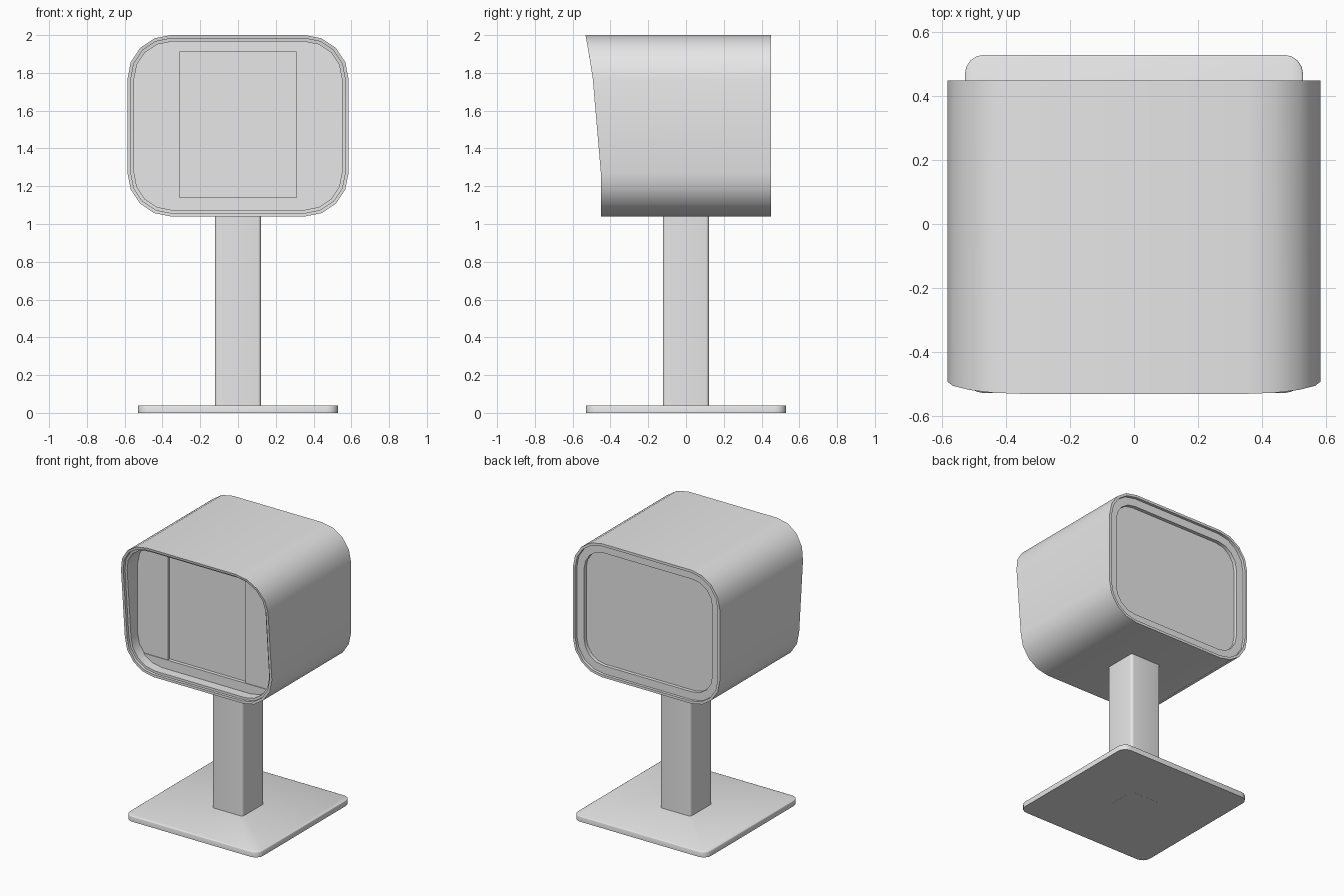
import bpy, bmesh, math
from mathutils import Vector

cube = bpy.data.objects.get("Cube")
if cube:
    bpy.data.objects.remove(cube, do_unlink=True)

grey = bpy.data.materials.new("light grey")
grey.use_nodes = True
grey.diffuse_color = (0.8, 0.8, 0.8, 1)
grey.node_tree.nodes["Principled BSDF"].inputs["Base Color"].default_value = (0.8, 0.8, 0.8, 1)

HALF_W, HALF_H, MID_Z, RADIUS = 0.585, 0.48, 1.52, 0.23


def finish(name, bm, angle=30):
    bmesh.ops.recalc_face_normals(bm, faces=bm.faces)
    mesh = bpy.data.meshes.new(name)
    bm.to_mesh(mesh)
    bm.free()
    mesh.materials.append(grey)
    mesh.shade_smooth()
    mesh.set_sharp_from_angle(angle=math.radians(angle))
    obj = bpy.data.objects.new(name, mesh)
    bpy.context.collection.objects.link(obj)
    return obj


def rounded_rect(half_a, half_b, radius, steps=4):
    """Outline points, counter-clockwise, with rounded corners."""
    points = []
    for corner, (sa, sb) in enumerate([(1, 1), (-1, 1), (-1, -1), (1, -1)]):
        for i in range(steps + 1):
            t = math.pi / 2 * (corner + i / steps)
            points.append((sa * (half_a - radius) + radius * math.cos(t),
                           sb * (half_b - radius) + radius * math.sin(t)))
    return points


def loft(rings):
    """Skin a list of closed rings and cap both ends."""
    bm = bmesh.new()
    rows = [[bm.verts.new(p) for p in ring] for ring in rings]
    n = len(rows[0])
    for a, b in zip(rows, rows[1:]):
        for i in range(n):
            j = (i + 1) % n
            bm.faces.new((a[i], a[j], b[j], b[i]))
    bm.faces.new(rows[0])
    bm.faces.new(rows[-1])
    return bm


def head_ring(inset, y):
    """Ring of the head; y is a number or a function of height."""
    outline = rounded_rect(HALF_W - inset, HALF_H - inset, RADIUS - inset)
    return [(x, y(z + MID_Z) if callable(y) else y, z + MID_Z) for x, z in outline]


def front_edge(depth):
    """Curved, forward-leaning front rim, set back by a depth."""
    def y(z):
        t = max(0, (z - 1.22) / 0.78)
        return -0.45 - 0.082 * t ** 1.8 + depth
    return y


# Head: hollow hood in front, stepped recess behind
finish("head_shell", loft([
    head_ring(0.035, -0.335),
    head_ring(0.035, front_edge(0.02)),
    head_ring(0.018, front_edge(0.02)),
    head_ring(0.018, front_edge(0)),
    head_ring(0, front_edge(0)),
    head_ring(0, 0.45),
    head_ring(0.018, 0.45),
    head_ring(0.018, 0.43),
    head_ring(0.075, 0.43),
    head_ring(0.075, 0.405),
]))


def inner_panel(name, front, cuts):
    """Plate filling the hood opening, trimmed by planes (point, outward normal)."""
    bm = loft([head_ring(0.035, front), head_ring(0.035, -0.33)])
    for point, normal in cuts:
        geom = bm.verts[:] + bm.edges[:] + bm.faces[:]
        cut = bmesh.ops.bisect_plane(bm, geom=geom, plane_co=Vector(point),
                                     plane_no=Vector(normal), clear_outer=True)
        edges = [e for e in cut["geom_cut"] if isinstance(e, bmesh.types.BMEdge)]
        bmesh.ops.contextual_create(bm, geom=edges)
    finish(name, bm)


# Side panels and the top and bottom strips around the recessed screen
LOW, HIGH = 1.14, 1.91
for side, label in ((1, "left"), (-1, "right")):
    inner_panel(label + "_panel", -0.355, [
        ((side * 0.31, 0, 0), (-side, 0, 0)),
        ((0, 0, LOW), (0, 0, -1)),
        ((0, 0, HIGH), (0, 0, 1))])
inner_panel("bottom_strip", -0.36, [((0, 0, LOW), (0, 0, 1))])
inner_panel("top_strip", -0.36, [((0, 0, HIGH), (0, 0, -1))])


def slab(name, half, radius, bottom, top, bevel):
    """Upright square block with rounded corners and a softened top edge."""
    levels = [(0, bottom), (0, top - bevel), (bevel * 0.3, top - bevel * 0.3), (bevel, top)]
    if not bevel:
        levels = [(0, bottom), (0, top)]
    finish(name, loft([[(x, y, z) for x, y in rounded_rect(half - i, half - i, radius - i)]
                       for i, z in levels]), 50)


# Stand
slab("base_plate", 0.53, 0.06, 0, 0.04, 0.006)
slab("post", 0.122, 0.018, -0.0005, 1.06, 0)
